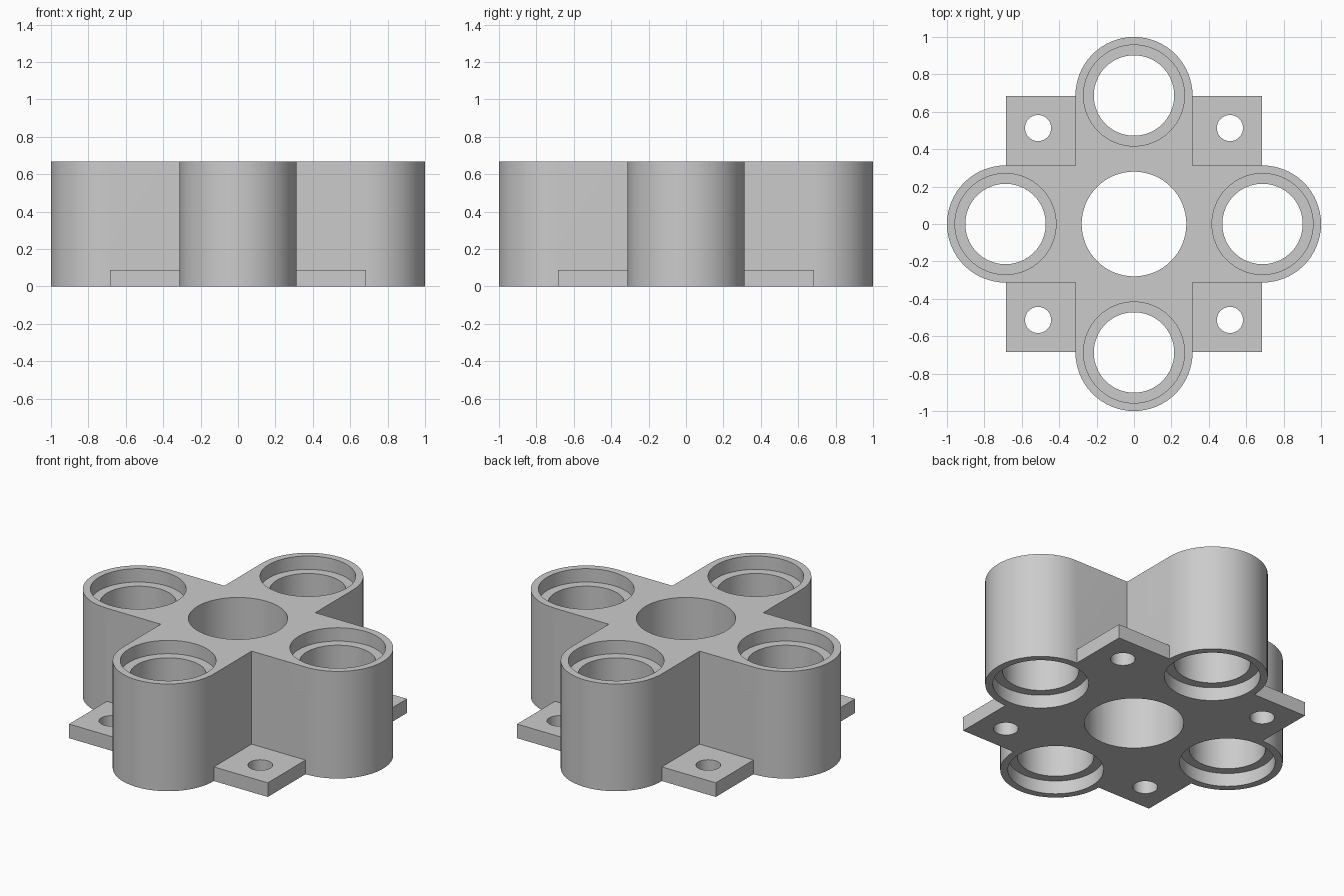
import bpy, bmesh, math

cube = bpy.data.objects.get("Cube")
if cube:
    bpy.data.objects.remove(cube, do_unlink=True)

HEIGHT = 0.667       # full height of the block
ARM = 0.687          # distance of each socket from the centre
R_OUT = 0.313        # outer radius of the sockets
R_SEAT = 0.27        # recess at both ends of a socket
R_BORE = 0.215       # through hole of a socket
SEAT = 0.083         # depth of a recess
R_CENTRE = 0.28
PLATE = 0.684        # half width of the base plate
PLATE_H = 0.088
SCREW = 0.513        # screw hole offset
R_SCREW = 0.07

grey = bpy.data.materials.new("grey plastic")
grey.use_nodes = True
colour = (0.6, 0.6, 0.6, 1)
grey.diffuse_color = colour
grey.node_tree.nodes["Principled BSDF"].inputs["Base Color"].default_value = colour


def make_object(name, bm):
    bmesh.ops.recalc_face_normals(bm, faces=bm.faces)
    mesh = bpy.data.meshes.new(name)
    bm.to_mesh(mesh)
    bm.free()
    mesh.materials.append(grey)
    ob = bpy.data.objects.new(name, mesh)
    bpy.context.collection.objects.link(ob)
    return ob


def prism(name, outline, height):
    """Extrude an outline upward from the ground."""
    bm = bmesh.new()
    face = bm.faces.new([bm.verts.new((x, y, 0)) for x, y in outline])
    top = bmesh.ops.extrude_face_region(bm, geom=[face])["geom"]
    verts = [v for v in top if isinstance(v, bmesh.types.BMVert)]
    bmesh.ops.translate(bm, verts=verts, vec=(0, 0, height))
    return make_object(name, bm)


def add_spool(bm, x, y, profile, n=64):
    """Add a closed turned solid from (radius, z) points."""
    rings = []
    for r, z in profile:
        rings.append([bm.verts.new((x + r * math.cos(math.tau * i / n),
                                    y + r * math.sin(math.tau * i / n), z))
                      for i in range(n)])
    for a, b in zip(rings, rings[1:]):
        for i in range(n):
            j = (i + 1) % n
            bm.faces.new((a[i], a[j], b[j], b[i]))
    bm.faces.new(rings[0][::-1])
    bm.faces.new(rings[-1])


def apply_boolean(target, tool, operation):
    mod = target.modifiers.new(operation.lower(), 'BOOLEAN')
    mod.operation = operation
    mod.solver = 'EXACT'
    mod.object = tool
    bpy.context.view_layer.objects.active = target
    bpy.ops.object.modifier_apply(modifier=mod.name)
    bpy.data.objects.remove(tool, do_unlink=True)


# Cross-shaped block: four arms with round ends and square inner corners
outline = []
STEPS = 32
for k in range(4):
    turn = k * math.pi / 2
    arm = [(ARM + R_OUT * math.cos(a), R_OUT * math.sin(a))
           for a in (math.pi * (i / STEPS - 0.5) for i in range(STEPS + 1))]
    arm.append((R_OUT, R_OUT))
    c, s = math.cos(turn), math.sin(turn)
    outline += [(x * c - y * s, x * s + y * c) for x, y in arm]
body = prism("socket_block", outline, HEIGHT)

# Square base plate whose corners form the mounting tabs
plate = prism("base_plate", [(-PLATE, -PLATE), (PLATE, -PLATE),
                             (PLATE, PLATE), (-PLATE, PLATE)], PLATE_H)
apply_boolean(body, plate, 'UNION')

# All holes: centre, recessed sockets and screw holes
LOW, HIGH = -0.1, HEIGHT + 0.1
bm = bmesh.new()
add_spool(bm, 0, 0, [(R_CENTRE, LOW), (R_CENTRE, HIGH)])
socket = [(R_SEAT, LOW), (R_SEAT, SEAT), (R_BORE, SEAT),
          (R_BORE, HEIGHT - SEAT), (R_SEAT, HEIGHT - SEAT), (R_SEAT, HIGH)]
for x, y in ((ARM, 0), (0, ARM), (-ARM, 0), (0, -ARM)):
    add_spool(bm, x, y, socket)
for x in (-SCREW, SCREW):
    for y in (-SCREW, SCREW):
        add_spool(bm, x, y, [(R_SCREW, LOW), (R_SCREW, PLATE_H + 0.1)], 40)
holes = make_object("hole_cutter", bm)
holes.hide_render = True
apply_boolean(body, holes, 'DIFFERENCE')

# Smooth round walls, sharp rims
bpy.ops.object.select_all(action='DESELECT')
body.select_set(True)
bpy.context.view_layer.objects.active = body
bpy.ops.object.shade_smooth_by_angle(angle=math.radians(30))
